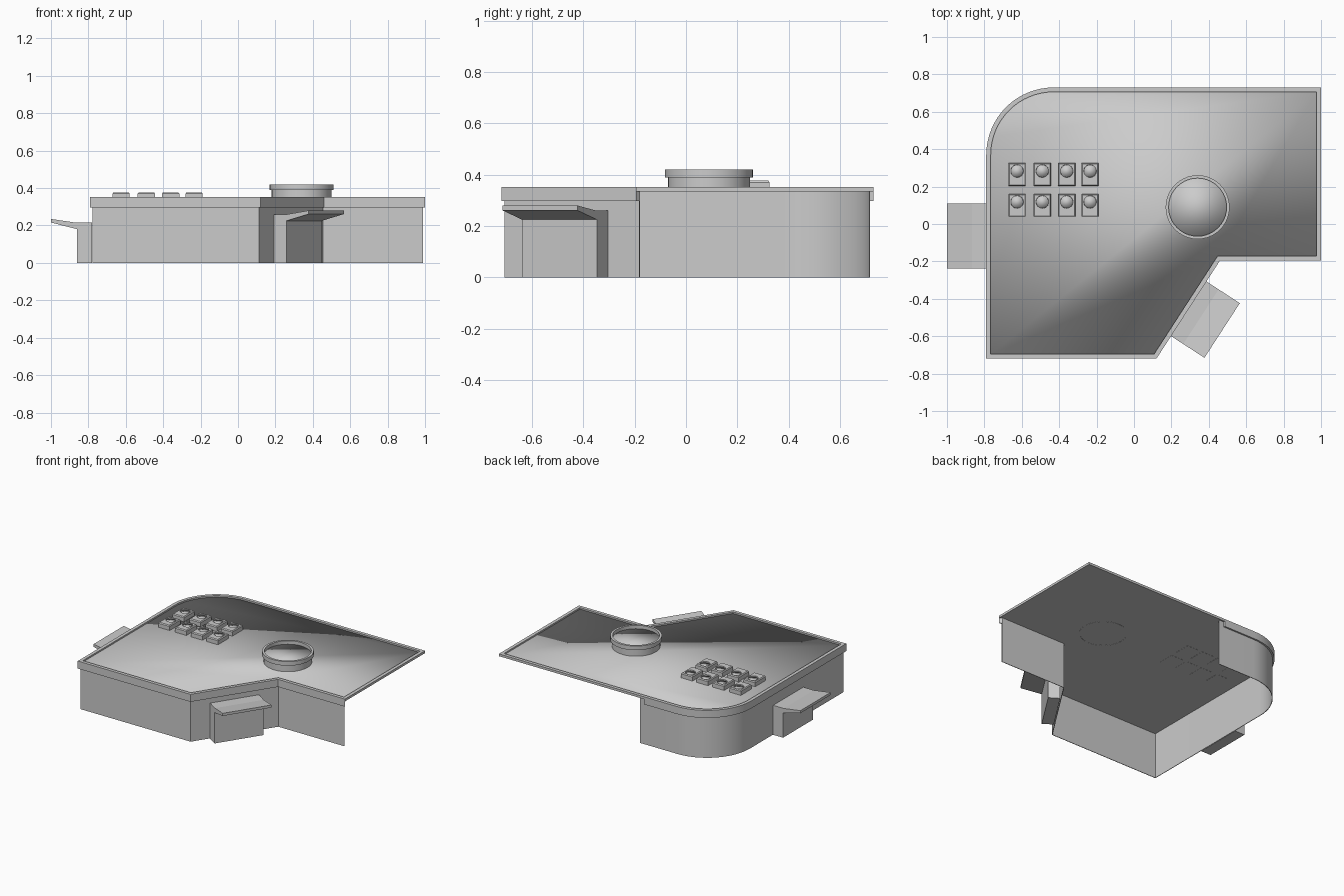
import bpy, bmesh, math
from mathutils import Vector

if "Cube" in bpy.data.objects:
    bpy.data.objects.remove(bpy.data.objects["Cube"])

grey = bpy.data.materials.new("light_grey")
grey.diffuse_color = (0.6, 0.6, 0.6, 1)
grey.use_nodes = True
grey.node_tree.nodes["Principled BSDF"].inputs["Base Color"].default_value = grey.diffuse_color


def finish(name, bm, smooth_angle=35):
    """Turn a bmesh into a named object; smooth_angle None keeps the face flags."""
    bmesh.ops.recalc_face_normals(bm, faces=bm.faces)
    me = bpy.data.meshes.new(name)
    bm.to_mesh(me)
    bm.free()
    ob = bpy.data.objects.new(name, me)
    bpy.context.collection.objects.link(ob)
    me.materials.append(grey)
    if smooth_angle is not None:
        bpy.ops.object.select_all(action='DESELECT')
        ob.select_set(True)
        bpy.context.view_layer.objects.active = ob
        bpy.ops.object.shade_smooth_by_angle(angle=math.radians(smooth_angle))
    return ob


# Footprint, counter-clockwise, with one rounded corner and one notched corner
R, CX, CY = 0.36, -0.43, 0.37
FOOT = [Vector((-0.15, 0.73))]
for i in range(17):
    a = math.pi / 2 * (1 + i / 16)
    FOOT.append(Vector((CX + R * math.cos(a), CY + R * math.sin(a))))
FOOT += [Vector(p) for p in [(-0.79, -0.72), (0.12, -0.72), (0.46, -0.195),
                             (1.0, -0.195), (1.0, 0.73)]]


def inset(d):
    """Footprint moved inwards by d with mitred corners."""
    out, n = [], len(FOOT)
    for i, p in enumerate(FOOT):
        e1 = (p - FOOT[i - 1]).normalized()
        e2 = (FOOT[(i + 1) % n] - p).normalized()
        n1, n2 = Vector((-e1.y, e1.x)), Vector((-e2.y, e2.x))
        out.append(p + (n1 + n2) * d / (1 + n1.dot(n2)))
    return out


def band(name, d0, d1, z0, z1, closed, start_x=-0.15):
    """Rectangular section swept along the footprint."""
    bm = bmesh.new()
    rings = []
    for i, (a, b) in enumerate(zip(inset(d0), inset(d1))):
        if i == 0:
            a.x = b.x = start_x
        if not closed and i == len(FOOT) - 1:
            break
        rings.append([bm.verts.new((p.x, p.y, z)) for p, z in
                      ((a, z0), (a, z1), (b, z1), (b, z0))])
    pairs = list(zip(rings, rings[1:]))
    if closed:
        pairs.append((rings[-1], rings[0]))
    else:
        bm.faces.new(rings[0])
        bm.faces.new(rings[-1])
    for r, s in pairs:
        for k in range(4):
            bm.faces.new((r[k], r[(k + 1) % 4], s[(k + 1) % 4], s[k]))
    return finish(name, bm)


def soft_plate(name, pts, z0, z1):
    """Flat plate whose top is softly shaded into its sides."""
    bm = bmesh.new()
    lo = [bm.verts.new((p[0], p[1], z0)) for p in pts]
    hi = [bm.verts.new((p[0], p[1], z1)) for p in pts]
    bm.faces.new(lo)
    top = bm.faces.new(hi)
    top.smooth = True
    for i in range(len(pts)):
        j = (i + 1) % len(pts)
        bm.faces.new((lo[i], lo[j], hi[j], hi[i])).smooth = True
    return finish(name, bm, None)


def circle(x, y, r, n):
    return [(x + r * math.cos(2 * math.pi * i / n),
             y + r * math.sin(2 * math.pi * i / n)) for i in range(n)]


def lathe(name, x, y, profile, n=40):
    """Closed ring section (radius, height) turned about a vertical axis."""
    bm = bmesh.new()
    rings = [[bm.verts.new((px, py, z)) for px, py in circle(x, y, r, n)]
             for r, z in profile]
    for a, b in zip(rings, rings[1:] + rings[:1]):
        for i in range(n):
            j = (i + 1) % n
            bm.faces.new((a[i], a[j], b[j], b[i]))
    return finish(name, bm)


# Shell: walls and fascia stop short on the open back and right sides
band("outer_walls", 0.012, 0.016, 0.0, 0.335, False, -0.13)
band("fascia", 0.0, 0.013, 0.297, 0.336, False, -0.17)
band("roof_rim", 0.0, 0.024, 0.335, 0.352, True)
soft_plate("roof", inset(0.02), 0.335, 0.341)

# Round roof vent with a wider lip and a recessed cap
VX, VY = 0.34, 0.09
lathe("round_vent", VX, VY, [(0.16, 0.334), (0.16, 0.39), (0.171, 0.39),
                             (0.171, 0.42), (0.155, 0.42), (0.155, 0.334)])
soft_plate("round_vent_cap", circle(VX, VY, 0.156, 40), 0.385, 0.395)


def fan_unit(name, x, y):
    """Small chamfered box with a round opening in its top."""
    n, w, h = 24, 0.046, 0.061
    bm = bmesh.new()

    def rect(s, z):
        return [bm.verts.new((x + sx * (w - s), y + sy * (h - s), z))
                for sx, sy in ((-1, -1), (1, -1), (1, 1), (-1, 1))]
    levels = [rect(0, 0.334), rect(0, 0.37), rect(0.005, 0.377)]
    bm.faces.new(levels[0])
    for a, b in zip(levels, levels[1:]):
        for i in range(4):
            j = (i + 1) % 4
            bm.faces.new((a[i], a[j], b[j], b[i]))
    # opening: top surface around the hole, then its wall
    pts = circle(x, y + 0.018, 0.034, n)
    hole = [bm.verts.new((px, py, 0.377)) for px, py in pts]
    deep = [bm.verts.new((px, py, 0.36)) for px, py in pts]
    top = levels[2]
    q = n // 4
    for c in range(4):                       # corner c faces the arc c
        mid = (225 + 90 * c) * n // 360
        k0 = mid - q // 2
        for k in range(k0, k0 + q):
            bm.faces.new((top[c], hole[(k + 1) % n], hole[k % n]))
        bm.faces.new((top[c], top[(c + 1) % 4], hole[(k0 + q) % n]))
    for i in range(n):
        j = (i + 1) % n
        bm.faces.new((hole[i], hole[j], deep[j], deep[i]))
    bm.faces.new(deep)
    finish(name, bm)
    soft_plate(name + "_fan", circle(x, y + 0.018, 0.0335, n), 0.361, 0.369)


for row, y in enumerate((0.10, 0.265)):
    for col, x in enumerate((-0.625, -0.49, -0.36, -0.235)):
        fan_unit(f"fan_unit_{row}_{col}", x, y)


def porch(name, origin, out, lift):
    """Entrance block with a tilted canopy, extruded along the wall."""
    out = Vector((out[0], out[1], 0)).normalized()
    side = Vector((-out.y, out.x, 0))
    profile = [(-0.01, 0), (0.07, 0), (0.07, 0.18 + lift), (0.21, 0.216 + lift),
               (0.21, 0.235 + lift), (0.075, 0.215 + lift), (-0.01, 0.215 + lift)]
    bm = bmesh.new()
    ends = [[bm.verts.new(Vector((*origin, z)) + out * u + side * s)
             for u, z in profile] for s in (-0.174, 0.174)]
    for e in ends:
        bm.faces.new(e)
    for i in range(len(profile)):
        j = (i + 1) % len(profile)
        bm.faces.new((ends[0][i], ends[0][j], ends[1][j], ends[1][i]))
    finish(name, bm, 5)


porch("left_porch", (-0.79, -0.065), (-1, 0), 0.0)
porch("corner_porch", (0.295, -0.455), (0.525, -0.34), 0.045)
